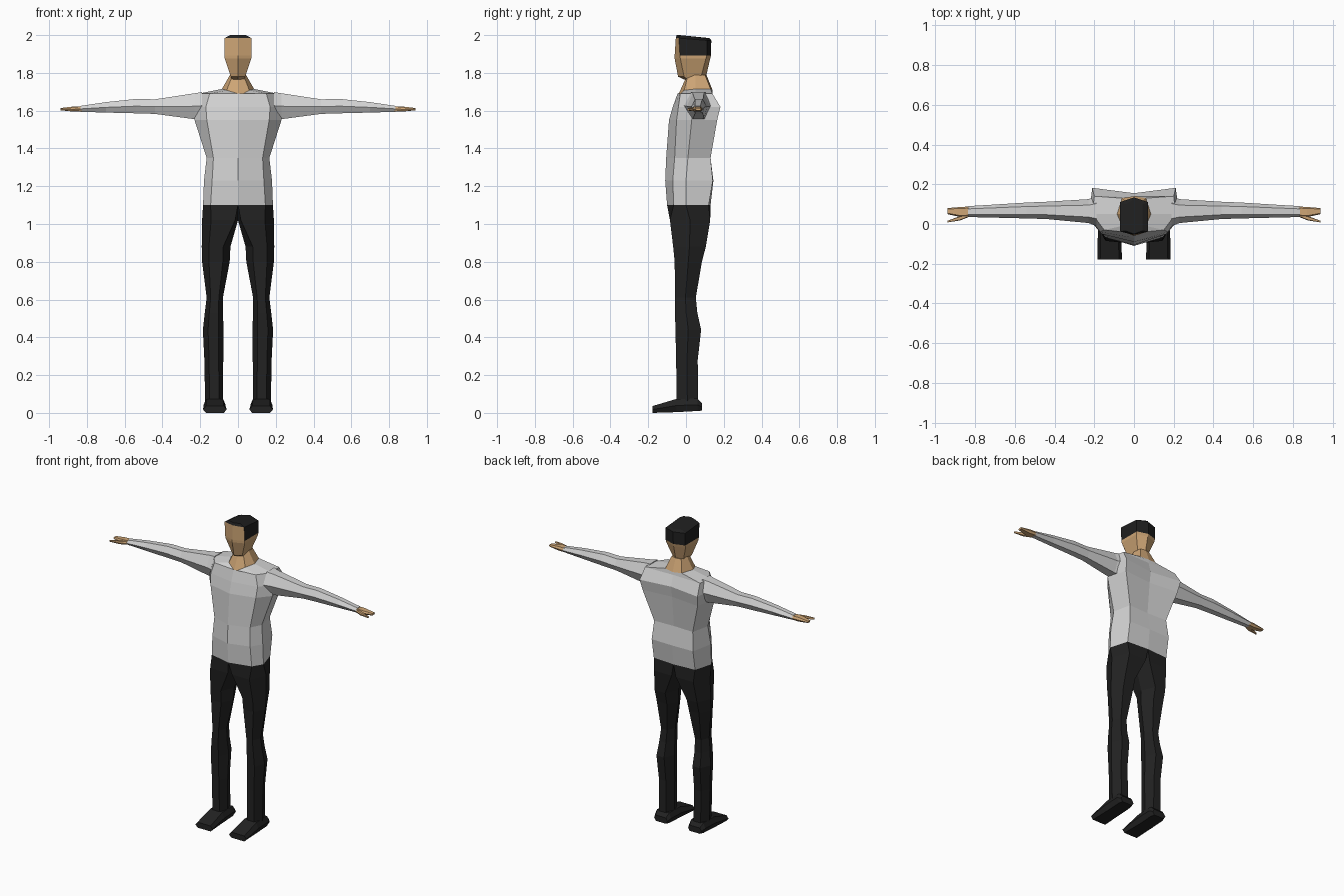
import bpy, bmesh

cube = bpy.data.objects.get("Cube")
if cube:
    bpy.data.objects.remove(cube)


def material(name, rgb):
    m = bpy.data.materials.new(name)
    m.use_nodes = True
    m.diffuse_color = (*rgb, 1)
    bsdf = next(n for n in m.node_tree.nodes if n.type == 'BSDF_PRINCIPLED')
    bsdf.inputs["Base Color"].default_value = (*rgb, 1)
    bsdf.inputs["Roughness"].default_value = 0.9
    return m


SKIN = material("skin", (0.62, 0.38, 0.18))
SHIRT = material("light grey shirt", (0.65, 0.65, 0.65))
BLACK = material("black cloth", (0.016, 0.016, 0.016))
HAIR = material("black hair", (0.014, 0.014, 0.014))


def loft(name, rings, mats, mirror=False, rule=None):
    """Skin a row of equal rings, cap both ends, optionally mirror in x."""
    bm = bmesh.new()
    rows = [[bm.verts.new(p) for p in ring] for ring in rings]
    n = len(rows[0])
    for a, b in zip(rows, rows[1:]):
        for i in range(n):
            j = (i + 1) % n
            bm.faces.new((a[i], a[j], b[j], b[i]))
    bm.faces.new(rows[0])
    bm.faces.new(rows[-1])
    bmesh.ops.recalc_face_normals(bm, faces=bm.faces)
    if rule:
        for f in bm.faces:
            f.material_index = rule(f)
    mesh = bpy.data.meshes.new(name)
    bm.to_mesh(mesh)
    bm.free()
    for m in mats:
        mesh.materials.append(m)
    ob = bpy.data.objects.new(name, mesh)
    bpy.context.collection.objects.link(ob)
    if mirror:
        ob.modifiers.new("mirror", 'MIRROR').use_mirror_merge = False
    return ob


def hexagon(u0, u1, v0, v1, c=0.25, inner=None):
    """Six-sided section with points at both u ends; c sets the chamfer."""
    w, vm = u1 - u0, (v0 + v1) / 2
    d = c if inner is None else inner
    return [(u0, vm), (u0 + d * w, v0), (u1 - c * w, v0),
            (u1, vm), (u1 - c * w, v1), (u0 + d * w, v1)]


def symmetric(half):
    """Close a ring from its +x half, which starts and ends on x = 0."""
    return half + [(-x, y, z) for x, y, z in half[-2:0:-1]]


# Shirt: height, front centre y, panel corner, side, back corner, back centre y
body = [
    (1.10, -.100, (.145, -.065), (.185, .00), (.150, .120), .130),
    (1.23, -.110, (.137, -.070), (.180, .00), (.150, .142), .145),
    (1.35, -.105, (.130, -.060), (.166, .01), (.140, .130), .125),
    (1.55, -.090, (.165, -.050), (.230, .03), (.200, .165), .145),
    (1.62, -.070, (.170, -.040), (.228, .04), (.210, .182), .155),
    (1.69, -.045, (.150, -.030), (.210, .05), (.200, .140), .135),
]


def body_ring(z, front, panel, side, back, rear):
    return symmetric([(0, front, z), (*panel, z), (*side, z), (*back, z), (0, rear, z)])


collar = symmetric([(0, -.045, 1.675), (.06, -.01, 1.708), (.085, .05, 1.715),
                    (.06, .13, 1.715), (0, .14, 1.71)])
loft("shirt_body", [body_ring(*r) for r in body] + [collar], [SHIRT])

# Neck rises from the collar opening into the jaw
jaw = symmetric([(0, .0, 1.775), (.03, .01, 1.785), (.042, .05, 1.79),
                 (.035, .10, 1.79), (0, .108, 1.79)])
loft("neck", [collar, jaw], [SKIN])


# Head: height, half width, front y, temple y, rear side y, rear y, rear drop
def head_ring(z, w, front, temple, side, rear, drop=0):
    return symmetric([(0, front, z), (w, temple, z), (w, side, z - drop), (0, rear, z - drop)])


def hair_rule(f):
    c = f.calc_center_median()
    return int(c.z > 1.975 or (c.z > 1.893 and f.normal.y > -0.6))


loft("head", [head_ring(*r) for r in [
    (1.765, .033, -.010, .01, .08, .10),
    (1.780, .038, -.042, -.01, .08, .106),
    (1.875, .070, -.060, -.03, .105, .128),
    (1.892, .071, -.060, -.032, .11, .132),
    (1.984, .071, -.054, -.038, .11, .134, .012),
    (2.000, .042, -.050, -.035, .10, .125, .016),
]], [SKIN, HAIR], rule=hair_rule)

# Sleeves run out along x: x, y range, z range
sleeve = [
    (.19, -.01, .14, 1.555, 1.698),
    (.23, .005, .125, 1.555, 1.692),
    (.44, .025, .112, 1.583, 1.660),
    (.54, .028, .108, 1.586, 1.662),
    (.70, .032, .098, 1.590, 1.645),
    (.835, .035, .090, 1.594, 1.625),
]
loft("sleeves", [[(x, *p) for p in hexagon(*r)] for x, *r in sleeve], [SHIRT], True)

# Hands with a separate thumb on the front side
hand = [(.825, .038, .088, 1.597, 1.622), (.87, .034, .086, 1.595, 1.622),
        (.94, .05, .080, 1.602, 1.614)]
thumb = [(.835, .034, .06, 1.599, 1.618), (.875, .018, .04, 1.598, 1.616),
         (.94, .008, .016, 1.602, 1.612)]
for name, rows in (("hands", hand), ("thumbs", thumb)):
    loft(name, [[(x, *p) for p in hexagon(*r, c=.15)] for x, *r in rows], [SKIN], True)

# Trouser legs: z, x range, y range, inner chamfer
hip = [(0, .02, 1.1), (0, -.10, 1.1), (.145, -.065, 1.1),
       (.185, .0, 1.1), (.15, .12, 1.1), (0, .13, 1.1)]
leg = [
    (1.02, .000, .190, -.085, .128, .08),
    (.88, .040, .192, -.068, .105, .25),
    (.80, .044, .190, -.060, .084, .25),
    (.61, .080, .166, -.058, .052, .25),
    (.53, .080, .176, -.058, .060, .25),
    (.44, .076, .186, -.056, .080, .25),
    (.28, .078, .178, -.052, .062, .25),
    (.05, .080, .174, -.050, .064, .20),
]
loft("trouser_legs", [hip] + [[(*p, z) for p in hexagon(*r, inner=i)]
                              for z, *r, i in leg], [BLACK], True)

# Shoes run from heel to toe: y, x range, z range
shoe = [(.085, .075, .172, .012, .050), (.060, .066, .182, .010, .076),
        (-.050, .066, .182, .004, .074), (-.178, .060, .185, .000, .036)]
loft("shoes", [[(x, y, z) for x, z in hexagon(*r, c=.12)] for y, *r in shoe], [BLACK], True)
